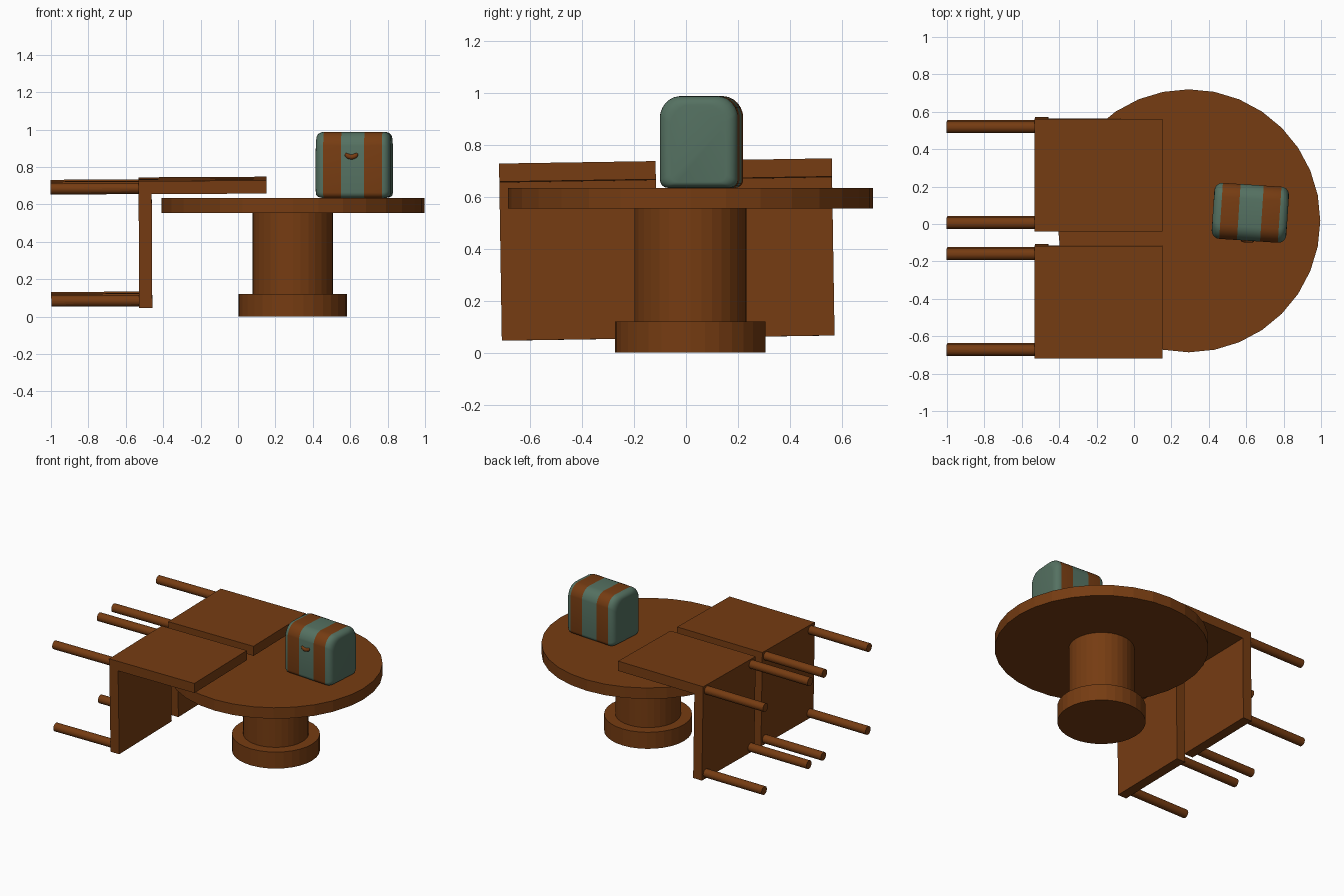
import bpy, bmesh, math
from mathutils import Matrix, Vector

if "Cube" in bpy.data.objects:
    bpy.data.objects.remove(bpy.data.objects["Cube"])


def material(name, rgb):
    m = bpy.data.materials.new(name)
    m.diffuse_color = (*rgb, 1)
    m.use_nodes = True
    m.node_tree.nodes["Principled BSDF"].inputs["Base Color"].default_value = m.diffuse_color
    return m


WOOD = material("brown wood", (0.18, 0.045, 0.006))
TEAL = material("grey green", (0.09, 0.165, 0.12))


def finish(name, bm, mats, matrix=Matrix()):
    bm.transform(matrix)
    bmesh.ops.recalc_face_normals(bm, faces=bm.faces)
    me = bpy.data.meshes.new(name)
    bm.to_mesh(me)
    bm.free()
    for m in mats:
        me.materials.append(m)
    ob = bpy.data.objects.new(name, me)
    bpy.context.collection.objects.link(ob)
    return ob


def smooth(ob, degrees):
    bpy.ops.object.select_all(action='DESELECT')
    ob.select_set(True)
    bpy.context.view_layer.objects.active = ob
    bpy.ops.object.shade_smooth_by_angle(angle=math.radians(degrees))


def box(name, lo, hi, matrix=Matrix()):
    lo, hi = Vector(lo), Vector(hi)
    bm = bmesh.new()
    bmesh.ops.create_cube(bm, size=1)
    bm.transform(Matrix.Translation((lo + hi) / 2) @ Matrix.Diagonal((*(hi - lo), 1)))
    return finish(name, bm, [WOOD], matrix)


def cylinder(name, radius, length, matrix):
    bm = bmesh.new()
    bmesh.ops.create_cone(bm, cap_ends=True, segments=32, radius1=radius,
                          radius2=radius, depth=length)
    return finish(name, bm, [WOOD], matrix)


# Round pedestal table
for name, r, z0, z1 in (("table_base", 0.29, 0, 0.12), ("table_pillar", 0.216, 0.12, 0.555),
                        ("table_top", 0.703, 0.555, 0.635)):
    cylinder(name, r, z1 - z0, Matrix.Translation((0.293, 0.017, (z0 + z1) / 2)))

# Two chairs tipped over, their backrests hanging on the table
pivot = Vector((-0.5, -0.075, 0.4))
tilt = (Matrix.Translation(pivot) @ Matrix.Rotation(math.radians(0.9), 4, 'X')
        @ Matrix.Rotation(math.radians(-0.3), 4, 'Y') @ Matrix.Translation(-pivot))
for side, y0, y1 in (("front", -0.715, -0.112), ("back", -0.036, 0.567)):
    box(side + "_chair_seat", (-0.53, y0, 0.056), (-0.46, y1, 0.735), tilt)
    box(side + "_chair_backrest", (-0.46, y0, 0.665), (0.155, y1, 0.735), tilt)
    for i, y in enumerate((y0 + 0.045, y1 - 0.045)):
        for level, z in (("upper", 0.695), ("lower", 0.095)):
            cylinder(f"{side}_chair_{level}_leg_{i + 1}", 0.03, 0.47,
                     tilt @ Matrix.Translation((-0.765, y, z)) @ Matrix.Rotation(math.pi / 2, 4, 'Y'))

# Toaster body: rounded cross-sections along x, inset towards the ends
toaster = Matrix.Translation((0.622, 0.06, 0.635)) @ Matrix.Rotation(math.radians(-3.8), 4, 'Z')
HY, H = 0.15, 0.355


def section(inset):
    hy, z0, z1 = HY - inset, inset * 0.5, H - inset * 0.8
    rb, rt = 0.03, 0.075
    pts = []
    for cy, cz, r, start in ((hy - rb, z0 + rb, rb, -90), (hy - rt, z1 - rt, rt, 0),
                             (-hy + rt, z1 - rt, rt, 90), (-hy + rb, z0 + rb, rb, 180)):
        for k in range(7):
            a = math.radians(start + 15 * k)
            pts.append([cy + r * math.cos(a), cz + r * math.sin(a)])
    # slightly domed top
    for p in pts:
        if p[1] > z1 - rt:
            p[1] -= 0.008 * (p[0] / hy) ** 2
    return pts


half = [(0.0, 0), (0.062, 0), (0.157, 0)]
half += [(0.157 + 0.043 * math.sin(math.radians(a)), 0.043 * (1 - math.cos(math.radians(a))))
         for a in (18, 36, 54, 72, 90)]
stations = [(-x, i) for x, i in reversed(half[1:])] + half[1:]
bm = bmesh.new()
rings = [[bm.verts.new((x, y, z)) for y, z in section(i)] for x, i in stations]
for a, b in zip(rings, rings[1:]):
    for k in range(len(a)):
        n = (k + 1) % len(a)
        bm.faces.new((a[k], a[n], b[n], b[k]))
bm.faces.new(rings[0])
bm.faces.new(rings[-1])
# Brown stripes chosen by distance from the middle
for f in bm.faces:
    if 0.062 < abs(f.calc_center_median().x) < 0.157:
        f.material_index = 1
smooth(finish("toaster_body", bm, [TEAL, WOOD], toaster), 40)

# Small curved lever on the front, a tapered tube along an arc
bm = bmesh.new()
rings = []
for k in range(13):
    t = k / 6 - 1
    r = 0.013 * math.sqrt(max(0.08, 1 - t * t * t * t))
    a = t * math.radians(62)
    ring = []
    for j in range(10):
        b = math.tau * j / 10
        rad = 0.036 + r * math.cos(b)
        ring.append(bm.verts.new((-0.006 + rad * math.sin(a), -HY + 0.8 * r * math.sin(b),
                                  0.255 - rad * math.cos(a))))
    rings.append(ring)
for p, q in zip(rings, rings[1:]):
    for j in range(10):
        n = (j + 1) % 10
        bm.faces.new((p[j], p[n], q[n], q[j]))
bm.faces.new(rings[0])
bm.faces.new(rings[-1])
smooth(finish("toaster_lever", bm, [WOOD], toaster), 40)
